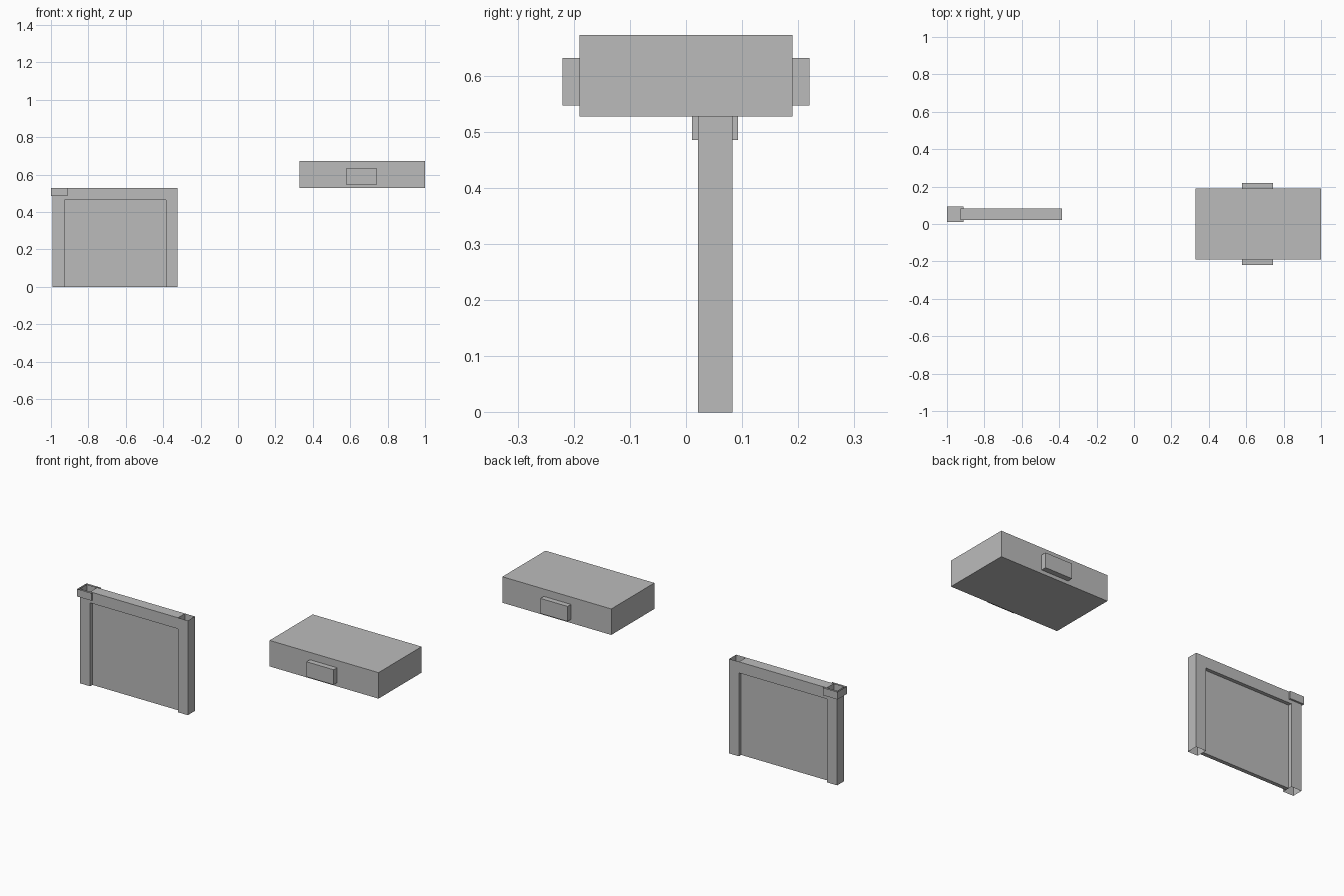
import bpy, bmesh

if "Cube" in bpy.data.objects:
    bpy.data.objects.remove(bpy.data.objects["Cube"])

grey = bpy.data.materials.new("plain grey")
grey.diffuse_color = (0.5, 0.5, 0.5, 1)
grey.use_nodes = True
grey.node_tree.nodes["Principled BSDF"].inputs["Base Color"].default_value = grey.diffuse_color


def block(name, x, y, z, skip=""):
    """Box between the given ranges; skip lists the open ends: t = top, b = bottom."""
    bm = bmesh.new()
    bmesh.ops.create_cube(bm, size=1)
    for v in bm.verts:
        for i, (lo, hi) in enumerate((x, y, z)):
            v.co[i] = hi if v.co[i] > 0 else lo
    bm.normal_update()
    open_ends = [f for f in bm.faces
                 if ("t" in skip and f.normal.z > 0.5) or ("b" in skip and f.normal.z < -0.5)]
    bmesh.ops.delete(bm, geom=open_ends, context="FACES_ONLY")
    mesh = bpy.data.meshes.new(name)
    bm.to_mesh(mesh)
    bm.free()
    mesh.materials.append(grey)
    ob = bpy.data.objects.new(name, mesh)
    bpy.context.collection.objects.link(ob)
    return ob


# Door frame: two hollow open posts joined by a top beam
DEPTH = (0.021, 0.083)
TOP = 0.527
block("left_post", (-0.991, -0.927), DEPTH, (0, TOP), "tb")
block("right_post", (-0.385, -0.324), DEPTH, (0, TOP), "tb")
block("top_beam", (-0.927, -0.385), DEPTH, (0.465, TOP))

# Recessed door panel between the posts
block("door_panel", (-0.927, -0.385), (0.041, 0.063), (0, 0.465))

# Open-topped collar around the left post
block("post_collar", (-1.0, -0.911), (0.011, 0.093), (0.485, TOP), "t")

# Raised box with a plate on its front and back
block("box_body", (0.328, 1.0), (-0.19, 0.19), (TOP, 0.672))
for name, y in (("front_plate", (-0.22, -0.19)), ("back_plate", (0.19, 0.22))):
    block(name, (0.577, 0.744), y, (0.547, 0.631))
